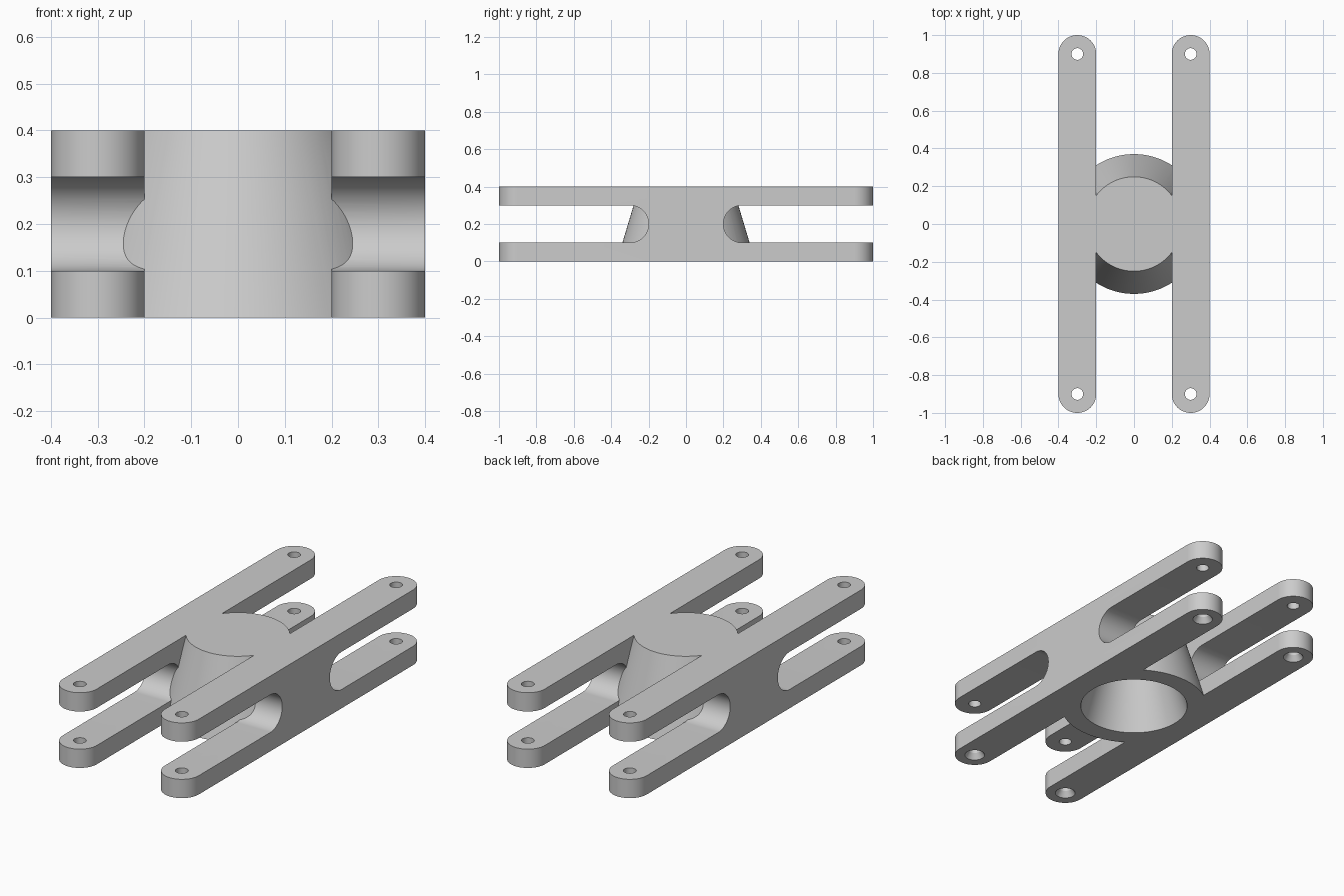
import bpy, bmesh, math
from mathutils import Matrix

if "Cube" in bpy.data.objects:
    bpy.data.objects.remove(bpy.data.objects["Cube"])

grey = bpy.data.materials.new("light grey")
grey.diffuse_color = (0.6, 0.6, 0.6, 1)
grey.use_nodes = True
grey.node_tree.nodes["Principled BSDF"].inputs["Base Color"].default_value = grey.diffuse_color


def make_object(name, bm):
    bmesh.ops.recalc_face_normals(bm, faces=bm.faces)
    mesh = bpy.data.meshes.new(name)
    bm.to_mesh(mesh)
    bm.free()
    mesh.materials.append(grey)
    obj = bpy.data.objects.new(name, mesh)
    bpy.context.collection.objects.link(obj)
    return obj


def slab(name, half_len, center, matrix, r=0.1, depth=0.2, n=32):
    """Round-ended slab, long in Y, extruded in Z, then placed by the matrix."""
    bm = bmesh.new()
    verts = []
    for sign in (1, -1):
        for i in range(n + 1):
            a = math.pi * i / n
            verts.append(bm.verts.new((sign * r * math.cos(a),
                                       center + sign * (half_len - r + r * math.sin(a)), 0)))
    face = bm.faces.new(verts)
    ext = bmesh.ops.extrude_face_region(bm, geom=[face])
    top = [v for v in ext["geom"] if isinstance(v, bmesh.types.BMVert)]
    bmesh.ops.translate(bm, verts=top, vec=(0, 0, depth))
    bm.transform(matrix)
    return make_object(name, bm)


def cone(name, x, y, z0, z1, r0, r1, n=48):
    bm = bmesh.new()
    bmesh.ops.create_cone(bm, cap_ends=True, segments=n, radius1=r0, radius2=r1,
                          depth=z1 - z0,
                          matrix=Matrix.Translation((x, y, (z0 + z1) / 2)))
    return make_object(name, bm)


def boolean(target, tool, operation):
    tool.hide_render = True
    mod = target.modifiers.new("cut", 'BOOLEAN')
    mod.operation, mod.object, mod.solver = operation, tool, 'EXACT'
    bpy.context.view_layer.objects.active = target
    bpy.ops.object.modifier_apply(modifier=mod.name)
    bpy.data.objects.remove(tool, do_unlink=True)


# Tapered centre hub
bracket = cone("double_arm_bracket", 0, 0, 0, 0.4, 0.37, 0.25, 128)

# Two side rails, each forked at both ends by a round-bottomed slot
for sx in (-1, 1):
    rail = slab("rail", 1.0, 0, Matrix.Translation((sx * 0.3, 0, 0)), depth=0.4)
    for sy in (-1, 1):
        place = (Matrix.Translation((sx * 0.3 - 0.15, 0, 0.2))
                 @ Matrix.Rotation(math.pi / 2, 4, 'Y'))
        slot = slab("slot_cutter", 0.6, sy * 0.8, place, depth=0.3)
        boolean(rail, slot, 'DIFFERENCE')
    boolean(bracket, rail, 'UNION')

# Tapered blind bore under the hub
boolean(bracket, cone("bore_cutter", 0, 0, -0.1, 0.3, 0.30, 0.18, 128), 'DIFFERENCE')

# Pin holes through the arm ends, countersunk underneath
for sx in (-1, 1):
    for sy in (-1, 1):
        x, y = sx * 0.3, sy * 0.9
        boolean(bracket, cone("pin_cutter", x, y, -0.1, 0.5, 0.031, 0.031), 'DIFFERENCE')
        boolean(bracket, cone("sink_cutter", x, y, -0.03, 0.03, 0.069, 0.031), 'DIFFERENCE')

bpy.ops.object.select_all(action='DESELECT')
bracket.select_set(True)
bpy.context.view_layer.objects.active = bracket
bpy.ops.object.shade_smooth_by_angle(angle=math.radians(30))
